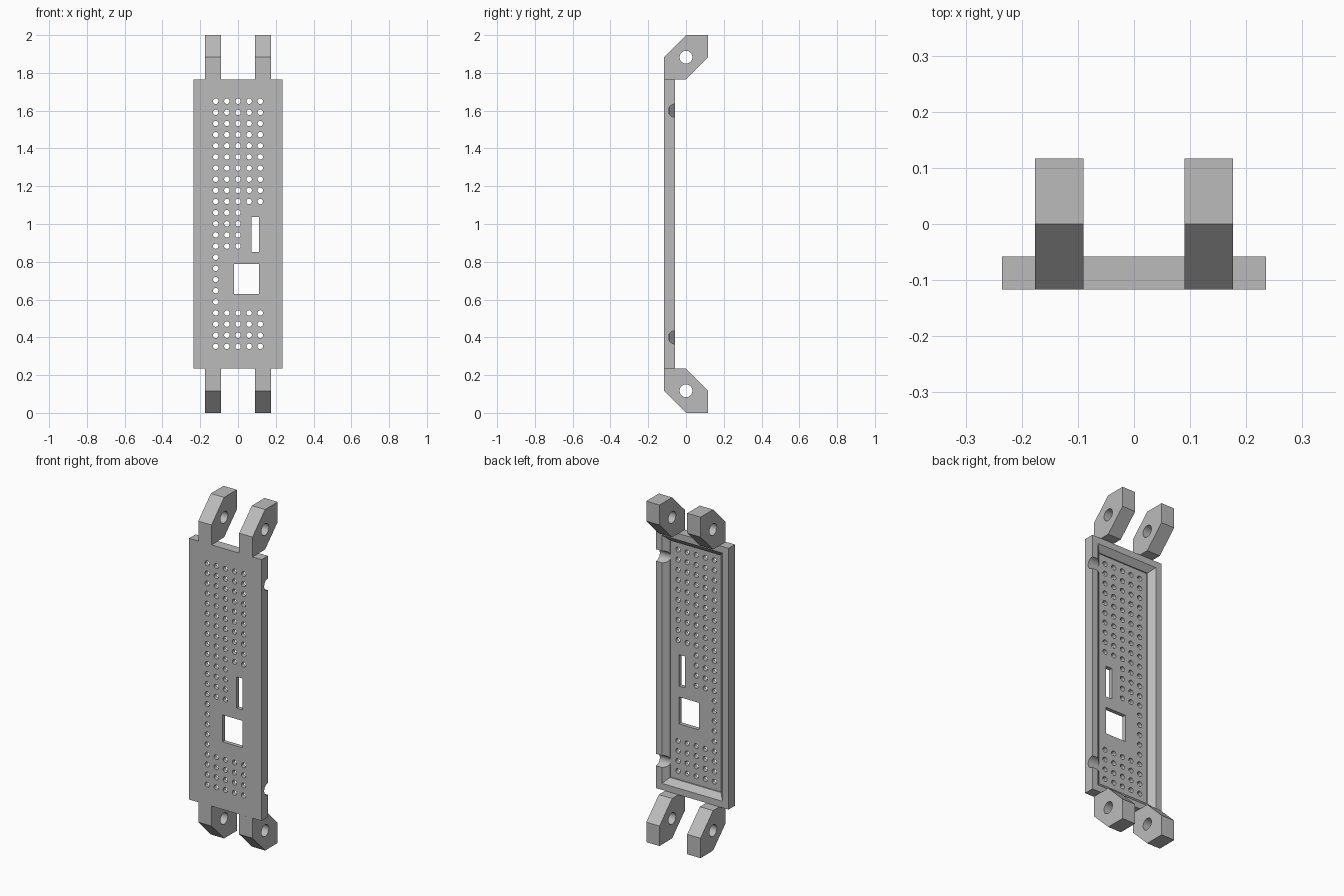
import bpy, bmesh, math
from mathutils import Matrix

if "Cube" in bpy.data.objects:
    bpy.data.objects.remove(bpy.data.objects["Cube"], do_unlink=True)

# Single grey plastic material
GREY = (0.5, 0.5, 0.5, 1)
grey = bpy.data.materials.new("grey plastic")
grey.use_nodes = True
grey.diffuse_color = GREY
grey.node_tree.nodes["Principled BSDF"].inputs["Base Color"].default_value = GREY

FRONT, BACK, FLOOR = -0.117, -0.058, -0.094
HALF_W, HALF_H, MID = 0.235, 0.766, 1.0
PITCH = 0.059


def make(name, bm):
    bmesh.ops.recalc_face_normals(bm, faces=bm.faces)
    mesh = bpy.data.meshes.new(name)
    bm.to_mesh(mesh)
    bm.free()
    mesh.materials.append(grey)
    obj = bpy.data.objects.new(name, mesh)
    bpy.context.collection.objects.link(obj)
    return obj


def add_box(bm, x0, x1, y0, y1, z0, z1):
    mat = Matrix.Translation(((x0 + x1) / 2, (y0 + y1) / 2, (z0 + z1) / 2))
    bmesh.ops.create_cube(bm, size=1, matrix=mat @ Matrix.Diagonal((x1 - x0, y1 - y0, z1 - z0, 1)))


def add_rod(bm, centre, radius, depth, axis, sides):
    turn = Matrix.Rotation(math.pi / 2, 4, "Y" if axis == "x" else "X")
    bmesh.ops.create_cone(bm, cap_ends=True, segments=sides, radius1=radius, radius2=radius,
                          depth=depth, matrix=Matrix.Translation(centre) @ turn)


def cut(obj, bm):
    cutter = make("cutter", bm)
    cutter.hide_render = True
    mod = obj.modifiers.new("cut", "BOOLEAN")
    mod.operation, mod.solver, mod.object = "DIFFERENCE", "EXACT", cutter
    bpy.context.view_layer.objects.active = obj
    bpy.ops.object.modifier_apply(modifier=mod.name)
    bpy.data.objects.remove(cutter, do_unlink=True)


# Face plate
bm = bmesh.new()
add_box(bm, -HALF_W, HALF_W, FRONT, BACK, MID - HALF_H, MID + HALF_H)
plate = make("face_plate", bm)

# Recess in the back, with sloped walls and a small step: (rim inset, y)
bm = bmesh.new()
rings = []
for inset, y in ((0.07, FLOOR), (0.07, -0.087), (0.038, BACK), (0.038, 0)):
    w, h = HALF_W - inset, HALF_H - inset
    rings.append([bm.verts.new((sx * w, y, MID + sz * h))
                  for sx, sz in ((-1, -1), (1, -1), (1, 1), (-1, 1))])
for a, b in zip(rings, rings[1:]):
    for i in range(4):
        j = (i + 1) % 4
        bm.faces.new((a[i], a[j], b[j], b[i]))
bm.faces.new(rings[0])
bm.faces.new(rings[-1])
cut(plate, bm)

# Round cable notches through the left rim
bm = bmesh.new()
for z in (0.4, 1.6):
    add_rod(bm, (0.22, BACK, z), 0.035, 0.14, "x", 32)
cut(plate, bm)

# Window, slot and grid of vent holes
bm = bmesh.new()
add_box(bm, -0.02, 0.112, -0.2, 0, 0.63, 0.788)
add_box(bm, 0.072, 0.112, -0.2, 0, 0.852, 1.036)
for row in range(23):
    columns = 5 if row < 10 or row > 18 else 3 if row < 14 else 1
    for col in range(columns):
        add_rod(bm, ((col - 2) * PITCH, -0.1, 1.65 - row * PITCH), 0.0145, 0.1, "y", 16)
cut(plate, bm)

# Mounting lugs, mirrored across and from bottom to top
PROFILE = ((FRONT, 0.234), (0, 0.234), (0.117, 0.117), (0.117, 0), (0, 0), (FRONT, 0.117))
parts = [plate]
for level in ("bottom", "top"):
    for side, sx in (("left", 1), ("right", -1)):
        bm = bmesh.new()
        up = (lambda z: 2 - z) if level == "top" else (lambda z: z)
        face = bm.faces.new([bm.verts.new((sx * 0.09, y, up(z))) for y, z in PROFILE])
        grown = bmesh.ops.extrude_face_region(bm, geom=[face])["geom"]
        bmesh.ops.translate(bm, vec=(sx * 0.086, 0, 0),
                            verts=[g for g in grown if isinstance(g, bmesh.types.BMVert)])
        lug = make(f"{level}_{side}_lug", bm)
        bm = bmesh.new()
        add_rod(bm, (sx * 0.13, 0, up(0.117)), 0.034, 0.3, "x", 32)
        cut(lug, bm)
        parts.append(lug)

# Smooth hole walls, crisp edges
bpy.ops.object.select_all(action="DESELECT")
for obj in parts:
    obj.select_set(True)
bpy.context.view_layer.objects.active = plate
bpy.ops.object.shade_smooth_by_angle(angle=math.radians(30))
